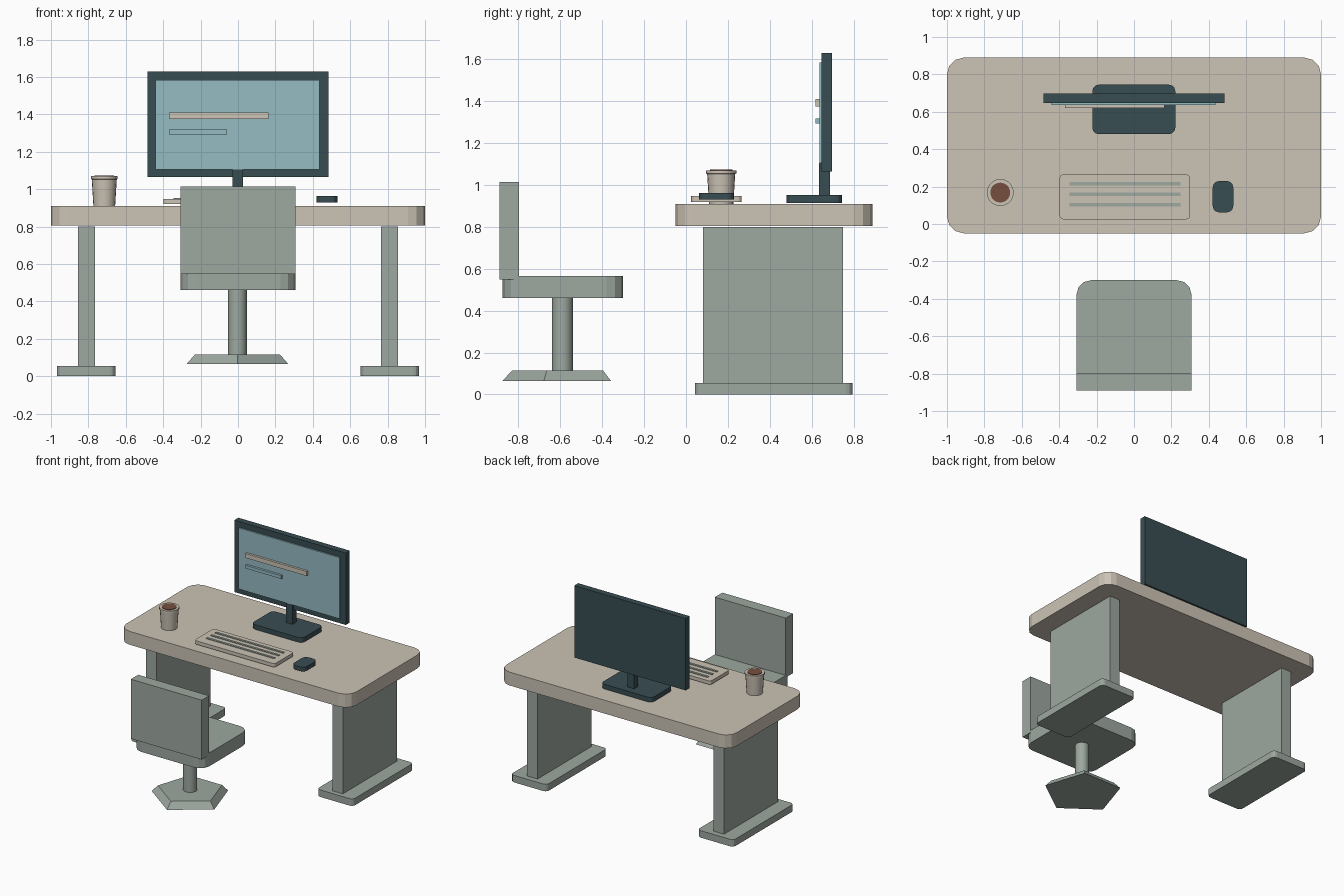
import bpy, bmesh, math

if "Cube" in bpy.data.objects:
    bpy.data.objects.remove(bpy.data.objects["Cube"])


def make_material(name, r, g, b):
    lin = [((c / 255 + 0.055) / 1.055) ** 2.4 for c in (r, g, b)]
    mat = bpy.data.materials.new(name)
    mat.diffuse_color = (*lin, 1)
    mat.use_nodes = True
    mat.node_tree.nodes["Principled BSDF"].inputs["Base Color"].default_value = mat.diffuse_color
    return mat


BEIGE = make_material("warm_beige", 204, 195, 181)
SAGE = make_material("sage_grey", 157, 168, 160)
DARK = make_material("dark_slate", 57, 77, 82)
SCREEN = make_material("screen_blue", 149, 188, 195)
COFFEE = make_material("coffee_brown", 118, 78, 63)


def finish(bm, name, mat, smooth=False):
    bmesh.ops.recalc_face_normals(bm, faces=bm.faces)
    mesh = bpy.data.meshes.new(name)
    bm.to_mesh(mesh)
    bm.free()
    mesh.materials.append(mat)
    if smooth:
        mesh.polygons.foreach_set("use_smooth", [True] * len(mesh.polygons))
        mesh.set_sharp_from_angle(angle=math.radians(35))
    obj = bpy.data.objects.new(name, mesh)
    bpy.context.collection.objects.link(obj)
    return obj


def slab(name, mat, x, y, z, radius=0, segments=3):
    """Box from (min, max) ranges, with optionally rounded upright edges."""
    bm = bmesh.new()
    bmesh.ops.create_cube(bm, size=1)
    for v in bm.verts:
        v.co = [lo + (c + 0.5) * (hi - lo) for c, (lo, hi) in zip(v.co, (x, y, z))]
    if radius:
        upright = [e for e in bm.edges
                   if abs(e.verts[0].co.z - e.verts[1].co.z) > 1e-4]
        bmesh.ops.bevel(bm, geom=upright, offset=radius, segments=segments,
                        affect='EDGES', profile=0.5)
    return finish(bm, name, mat)


def turned(name, mat, centre, profile, sides, smooth=True):
    """Closed solid of revolution from (radius, height) pairs."""
    bm = bmesh.new()
    rings = []
    for r, z in profile:
        ring = []
        for i in range(sides):
            a = -math.pi / 2 + 2 * math.pi * i / sides
            ring.append(bm.verts.new((centre[0] + r * math.cos(a),
                                      centre[1] + r * math.sin(a), z)))
        rings.append(ring)
    for low, high in zip(rings, rings[1:]):
        for i in range(sides):
            j = (i + 1) % sides
            bm.faces.new((low[i], low[j], high[j], high[i]))
    bm.faces.new(rings[0][::-1])
    bm.faces.new(rings[-1])
    return finish(bm, name, mat, smooth)


# Desk: rounded top on two panel legs with feet
slab("desk_top", BEIGE, (-1, 1), (-0.05, 0.89), (0.805, 0.91), 0.09)
for side, s in (("left", -1), ("right", 1)):
    slab(f"{side}_desk_leg", SAGE, sorted((s * 0.765, s * 0.855)),
         (0.08, 0.75), (0.05, 0.80))
    slab(f"{side}_desk_foot", SAGE, sorted((s * 0.655, s * 0.968)),
         (0.042, 0.795), (0, 0.055), 0.03)

# Chair
slab("chair_seat", SAGE, (-0.308, 0.308), (-0.875, -0.30), (0.46, 0.565), 0.08)
slab("chair_back", SAGE, (-0.308, 0.308), (-0.89, -0.798), (0.548, 1.015))
turned("chair_post", SAGE, (-0.003, -0.59), [(0.05, 0.10), (0.05, 0.47)], 16)
turned("chair_base", SAGE, (-0.003, -0.59), [(0.286, 0.065), (0.24, 0.115)], 5, False)

# Monitor with stand
slab("monitor_base", DARK, (-0.223, 0.221), (0.48, 0.745), (0.915, 0.952), 0.035)
slab("monitor_neck", DARK, (-0.03, 0.027), (0.636, 0.687), (0.945, 1.105))
slab("monitor_case", DARK, (-0.485, 0.483), (0.648, 0.697), (1.065, 1.63))
slab("monitor_screen", SCREEN, (-0.44, 0.435), (0.637, 0.65), (1.105, 1.585))
slab("screen_title_bar", BEIGE, (-0.37, 0.163), (0.619, 0.638), (1.375, 1.41))
slab("screen_text_bar", SCREEN, (-0.37, -0.058), (0.619, 0.638), (1.293, 1.318))

# Keyboard with three rows of keys
slab("keyboard", BEIGE, (-0.398, 0.30), (0.025, 0.265), (0.92, 0.948), 0.02)
for i, y in enumerate((0.103, 0.16, 0.215)):
    slab(f"key_row_{i + 1}", SAGE, (-0.345, 0.248), (y - 0.009, y + 0.009),
         (0.945, 0.953))

# Mouse
slab("mouse", DARK, (0.421, 0.531), (0.062, 0.23), (0.93, 0.963), 0.035)

# Mug and coffee
MUG = (-0.715, 0.168)
turned("mug", BEIGE, MUG, [(0.058, 0.908), (0.067, 1.053), (0.072, 1.055),
                           (0.072, 1.07)], 20)
turned("coffee", COFFEE, MUG, [(0.053, 1.06), (0.053, 1.074)], 20)
